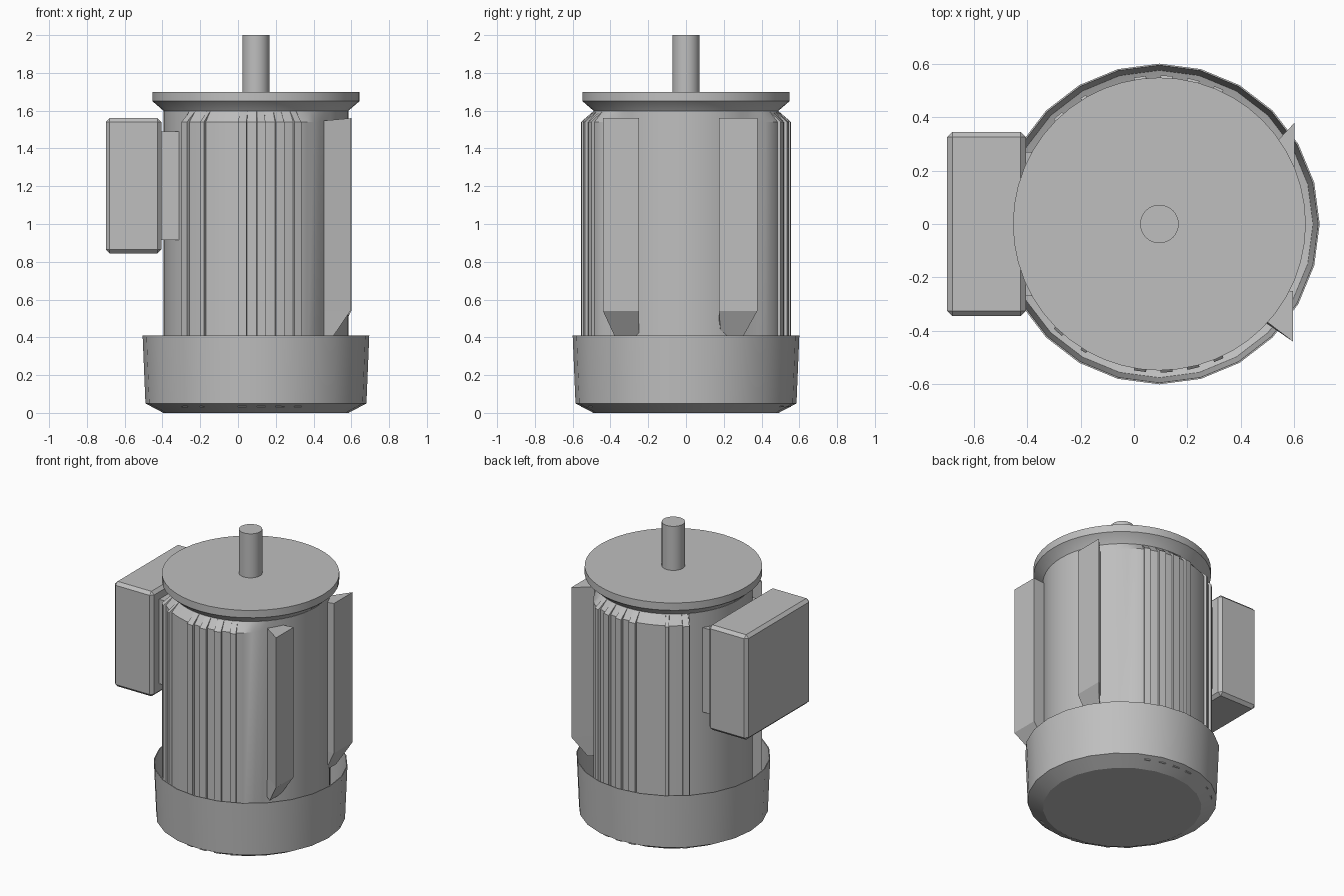
import bpy, bmesh, math
from math import sin, cos, radians, degrees, asin

cube = bpy.data.objects.get("Cube")
if cube:
    bpy.data.objects.remove(cube, do_unlink=True)

AXIS_X = 0.095   # motor axis

grey = bpy.data.materials.new("machine_grey")
grey.use_nodes = True
grey.diffuse_color = (0.52, 0.52, 0.52, 1)
grey.node_tree.nodes["Principled BSDF"].inputs["Base Color"].default_value = grey.diffuse_color


def finish(name, bm, smooth=True):
    bmesh.ops.recalc_face_normals(bm, faces=bm.faces)
    mesh = bpy.data.meshes.new(name)
    bm.to_mesh(mesh)
    bm.free()
    mesh.materials.append(grey)
    obj = bpy.data.objects.new(name, mesh)
    bpy.context.collection.objects.link(obj)
    if smooth:
        bpy.ops.object.select_all(action='DESELECT')
        obj.select_set(True)
        bpy.context.view_layer.objects.active = obj
        bpy.ops.object.shade_smooth_by_angle(angle=radians(25))
    return obj


def loft(name, rings, smooth=True):
    """Skin a stack of equal-length point rings and cap both ends."""
    bm = bmesh.new()
    rows = [[bm.verts.new(p) for p in ring] for ring in rings]
    n = len(rows[0])
    for low, high in zip(rows, rows[1:]):
        for i in range(n):
            j = (i + 1) % n
            bm.faces.new((low[i], low[j], high[j], high[i]))
    bm.faces.new(rows[0][::-1])
    bm.faces.new(rows[-1])
    return finish(name, bm, smooth)


def turned(name, profile, sides):
    """Turn a (radius, height) profile around the motor axis."""
    rings = []
    for r, z in profile:
        rings.append([(AXIS_X + r * cos(2 * math.pi * i / sides),
                       r * sin(2 * math.pi * i / sides), z) for i in range(sides)])
    return loft(name, rings)


def box(name, low, high, bevel=0):
    bm = bmesh.new()
    bmesh.ops.create_cube(bm, size=1)
    for v in bm.verts:
        v.co = [(a + b) / 2 + c * (b - a) for a, b, c in zip(low, high, v.co)]
    if bevel:
        bmesh.ops.bevel(bm, geom=bm.edges[:], offset=bevel, segments=1, affect='EDGES')
    return finish(name, bm, False)


# Ribbed housing: thick shells front and back, cooling ribs on each
CORE, SHELL, RIB = 0.49, 0.538, 0.556
shell_start, shell_end, blend_end = -46, 30, 48
rib_spans = [(-0.30, -0.27), (-0.20, -0.18), (0.0, 0.045),
             (0.10, 0.145), (0.20, 0.245), (0.30, 0.335)]
rib_angles = [[degrees(asin((x - AXIS_X) / RIB)) for x in span] for span in rib_spans]


def housing_radius(a):
    if any(s <= a <= e for s, e in rib_angles):
        return RIB
    if a < shell_start or a > blend_end:
        return CORE
    if a > shell_end:
        return SHELL + (CORE - SHELL) * (a - shell_end) / (blend_end - shell_end)
    return SHELL


angles = set(range(-90, 91, 6)) | {shell_start - 0.1, shell_start, shell_end, blend_end}
for start, end in rib_angles:
    angles |= {start - 0.1, start, end, end + 0.1}
angles = sorted(angles)
half = [(a, housing_radius(a)) for a in angles]


def housing_ring(z, limit):
    def pt(a, r, side):
        r = min(r, limit)
        return (AXIS_X + r * sin(radians(a)), side * r * cos(radians(a)), z)
    front = [pt(a, r, -1) for a, r in half]
    back = [pt(a, r, 1) for a, r in half[::-1][1:-1]]
    return front + back


loft("ribbed_housing", [housing_ring(0.03, 1), housing_ring(1.54, 1),
                        housing_ring(1.597, CORE)])

# Mounting flange and drive shaft
turned("mounting_flange", [(0.485, 1.59), (0.49, 1.6), (0.548, 1.65), (0.548, 1.7)], 48)
turned("drive_shaft", [(0.072, 1.69), (0.072, 2.0)], 32)

# Open fan cover around the lower end
turned("fan_cover", [(0.49, 0.0), (0.585, 0.05), (0.6, 0.41),
                     (0.594, 0.41), (0.575, 0.06), (0.48, 0.02)], 24)


# Wedge-shaped mounting feet on the left side
def foot(name, outer_x, inner_x, y_in, y_tip, y_root, foot_x, foot_in, foot_tip):
    def ring(x, a, b, z_outer, z_inner):
        return [(x, a, z_outer), (x, b, z_outer),
                (inner_x, y_root, z_inner), (inner_x, y_in, z_inner)]
    loft(name, [ring(foot_x, foot_in, foot_tip, 0.4, 0.4),
                ring(outer_x, y_in, y_tip, 0.54, 0.54),
                ring(outer_x, y_in, y_tip, 1.56, 1.545)], False)


foot("front_foot", 0.595, 0.43, -0.25, -0.44, -0.315, 0.5, -0.25, -0.375)
foot("back_foot", 0.6, 0.46, 0.175, 0.378, 0.23, 0.53, 0.185, 0.3)

# Terminal box and its connecting neck
box("terminal_box", (-0.7, -0.345, 0.845), (-0.405, 0.345, 1.56), 0.02)
box("terminal_neck", (-0.41, -0.27, 0.915), (-0.3, 0.27, 1.49))
